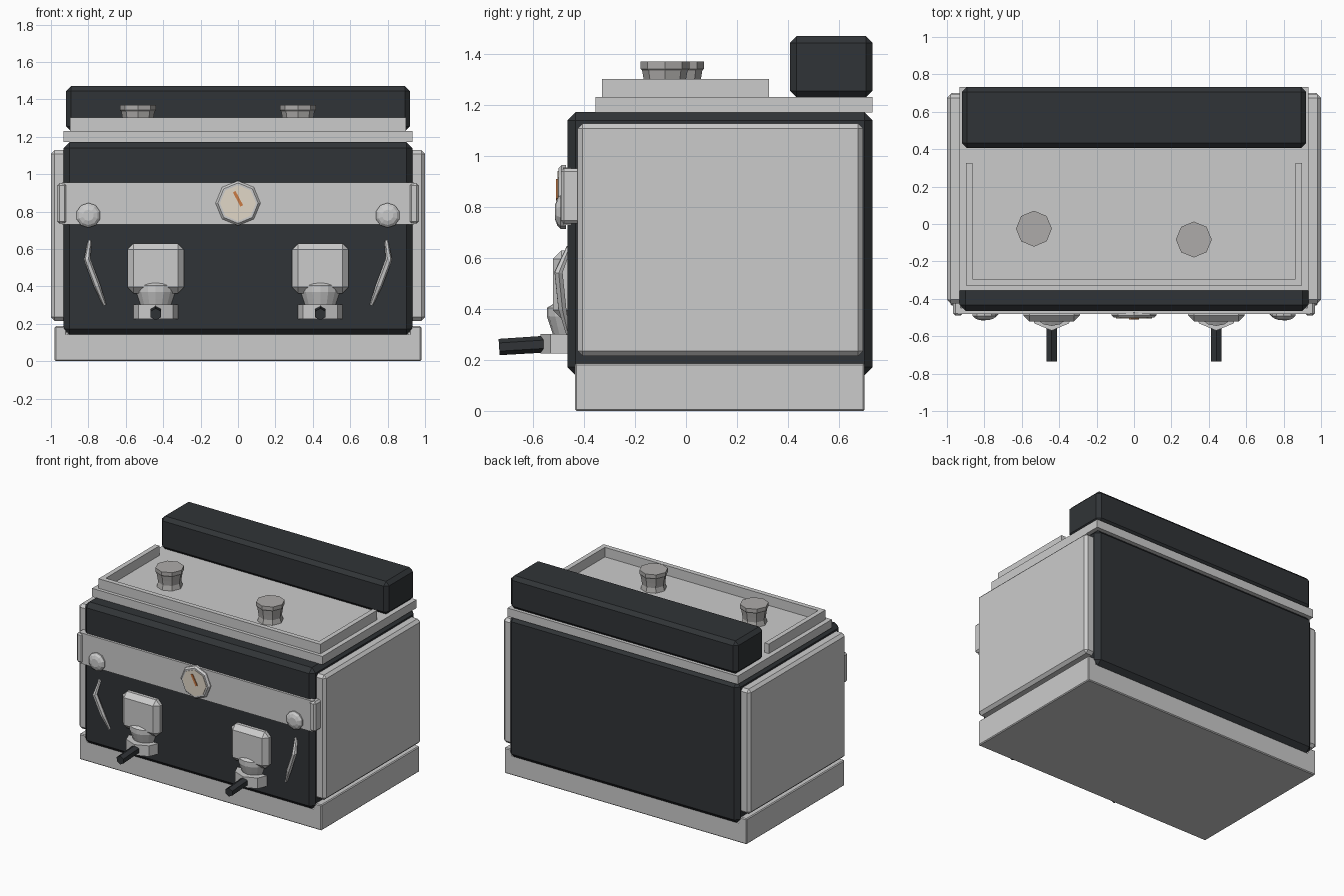
import bpy, bmesh, math
from mathutils import Vector, Matrix

if "Cube" in bpy.data.objects:
    bpy.data.objects.remove(bpy.data.objects["Cube"])


def material(name, rgb):
    m = bpy.data.materials.new(name)
    m.diffuse_color = (*rgb, 1)
    m.use_nodes = True
    m.node_tree.nodes["Principled BSDF"].inputs["Base Color"].default_value = m.diffuse_color
    return m


DARK = material("dark_enamel", (0.03, 0.034, 0.038))
CREAM = material("dial_cream", (0.75, 0.68, 0.57))
ORANGE = material("needle_orange", (0.6, 0.2, 0.06))
WARM = material("cap_grey", (0.42, 0.41, 0.40))


def finish(name, bm, mat=None):
    bmesh.ops.recalc_face_normals(bm, faces=bm.faces)
    me = bpy.data.meshes.new(name)
    bm.to_mesh(me)
    bm.free()
    ob = bpy.data.objects.new(name, me)
    bpy.context.collection.objects.link(ob)
    if mat:
        me.materials.append(mat)
    return ob


def box(name, x, y, z, bevel=0, mat=None):
    """Box from (min, max) ranges with chamfered edges."""
    bm = bmesh.new()
    bmesh.ops.create_cube(bm, size=1)
    for v in bm.verts:
        for i, (a, b) in enumerate((x, y, z)):
            v.co[i] = b if v.co[i] > 0 else a
    if bevel:
        bmesh.ops.bevel(bm, geom=bm.edges[:], offset=bevel, segments=1, affect='EDGES')
    return finish(name, bm, mat)


def prism(name, outline, z0, z1, bevel=0, mat=None, plane='XY'):
    """Extrude an outline along z (XY) or along y (XZ)."""
    bm = bmesh.new()
    f = bm.faces.new([bm.verts.new((a, b, z0) if plane == 'XY' else (a, z0, b)) for a, b in outline])
    d = (0, 0, z1 - z0) if plane == 'XY' else (0, z1 - z0, 0)
    new = bmesh.ops.extrude_face_region(bm, geom=[f], use_keep_orig=True)["geom"]
    bmesh.ops.translate(bm, vec=d, verts=[v for v in new if isinstance(v, bmesh.types.BMVert)])
    if bevel:
        bmesh.ops.bevel(bm, geom=bm.edges[:], offset=bevel, segments=1, affect='EDGES')
    return finish(name, bm, mat)


def loft(name, stations, sides, mat=None):
    """Capped tube through (centre, radius) stations; rings face the overall axis."""
    bm = bmesh.new()
    axis = Vector(stations[-1][0]) - Vector(stations[0][0])
    q = axis.to_track_quat('Z', 'Y')
    rings = []
    for c, r in stations:
        ring = []
        for k in range(sides):
            t = 2 * math.pi * k / sides
            ring.append(bm.verts.new(Vector(c) + q @ Vector((r * math.sin(t), r * math.cos(t), 0))))
        rings.append(ring)
    for a, b in zip(rings, rings[1:]):
        for k in range(sides):
            n = (k + 1) % sides
            bm.faces.new((a[k], a[n], b[n], b[k]))
    bm.faces.new(rings[0])
    bm.faces.new(rings[-1])
    return finish(name, bm, mat)


def lathe_z(name, x, y, profile, sides, mat=None):
    return loft(name, [((x, y, z), r) for r, z in profile], sides, mat)


def lathe_y(name, x, z, profile, sides, mat=None):
    return loft(name, [((x, y, z), r) for r, y in profile], sides, mat)


# Base tray with raised side rims
prism("base_tray", [(-.98, 0), (.98, 0), (.98, .187), (.915, .187), (.915, .148),
                    (-.915, .148), (-.915, .187), (-.98, .187)],
      -.435, .70, .006, plane='XZ')

# Main housing and side panels
box("body", (-.932, .932), (-.465, .732), (.14, 1.172), .032, DARK)
for s, side in ((-1, "left"), (1, "right")):
    box(side + "_panel", sorted((s * .90, s * 1.0)), (-.425, .695), (.215, 1.128), .02)

# Top plate, U-shaped cup rail and rear hood
box("top_plate", (-.932, .932), (-.355, .732), (1.171, 1.232))
prism("cup_rail", [(-.898, .325), (-.898, -.33), (.898, -.33), (.898, .325),
                   (.863, .325), (.863, -.295), (-.863, -.295), (-.863, .325)], 1.23, 1.302)
box("rear_hood", (-.92, .92), (.407, .732), (1.23, 1.47), .026, DARK)

# Filler caps on the top
for i, (x, y) in enumerate(((-.535, -.025), (.32, -.083))):
    lathe_z(f"filler_cap_{i + 1}", x, y,
            [(.09, 1.225), (.078, 1.265), (.083, 1.30), (.089, 1.335), (.096, 1.342), (.096, 1.37)], 8, WARM)

# Front band with wrap-around end brackets
box("front_band", (-.94, .94), (-.482, -.45), (.73, .955))
for s, side in ((-1, "left"), (1, "right")):
    box(side + "_band_end", sorted((s * .915, s * .967)), (-.49, -.41), (.735, .952), .012)

# Pressure gauge
lathe_y("gauge_ring", 0, .845, [(.12, -.47), (.12, -.488), (.108, -.50)], 8)
lathe_y("gauge_dial", 0, .845, [(.096, -.48), (.096, -.504)], 8, CREAM)
needle = box("gauge_needle", (-.008, .008), (-.51, -.50), (-.043, .043), 0, ORANGE)
needle.data.transform(Matrix.Translation((0, 0, .868)) @ Matrix.Rotation(math.radians(-28), 4, 'Y'))

for s, side in ((-1, "left"), (1, "right")):
    # Steam valve knob and bent steam wand
    lathe_y(side + "_steam_knob", s * .80, .78,
            [(.066, -.47), (.066, -.492), (.052, -.505), (.03, -.513)], 10)
    loft(side + "_steam_wand", [((s * .793, -.458, .645), .011), ((s * .807, -.50, .545), .018),
                                ((s * .752, -.485, .40), .018), ((s * .713, -.462, .30), .009)], 6)

    # Group head: block, neck, filter holder and handle
    x = s * .44
    box(side + "_group_block", (x - .152, x + .152), (-.522, -.42), (.362, .63), .034)
    lathe_z(side + "_group_neck", x, -.435,
            [(.085, .295), (.097, .33), (.11, .37), (.11, .405), (.07, .43)], 16)
    lathe_z(side + "_filter_holder", x, -.44, [(.13, .225), (.13, .303)], 8)
    loft(side + "_handle", [((x, -.54, .263), .033), ((x, -.733, .251), .032)], 6, DARK)
